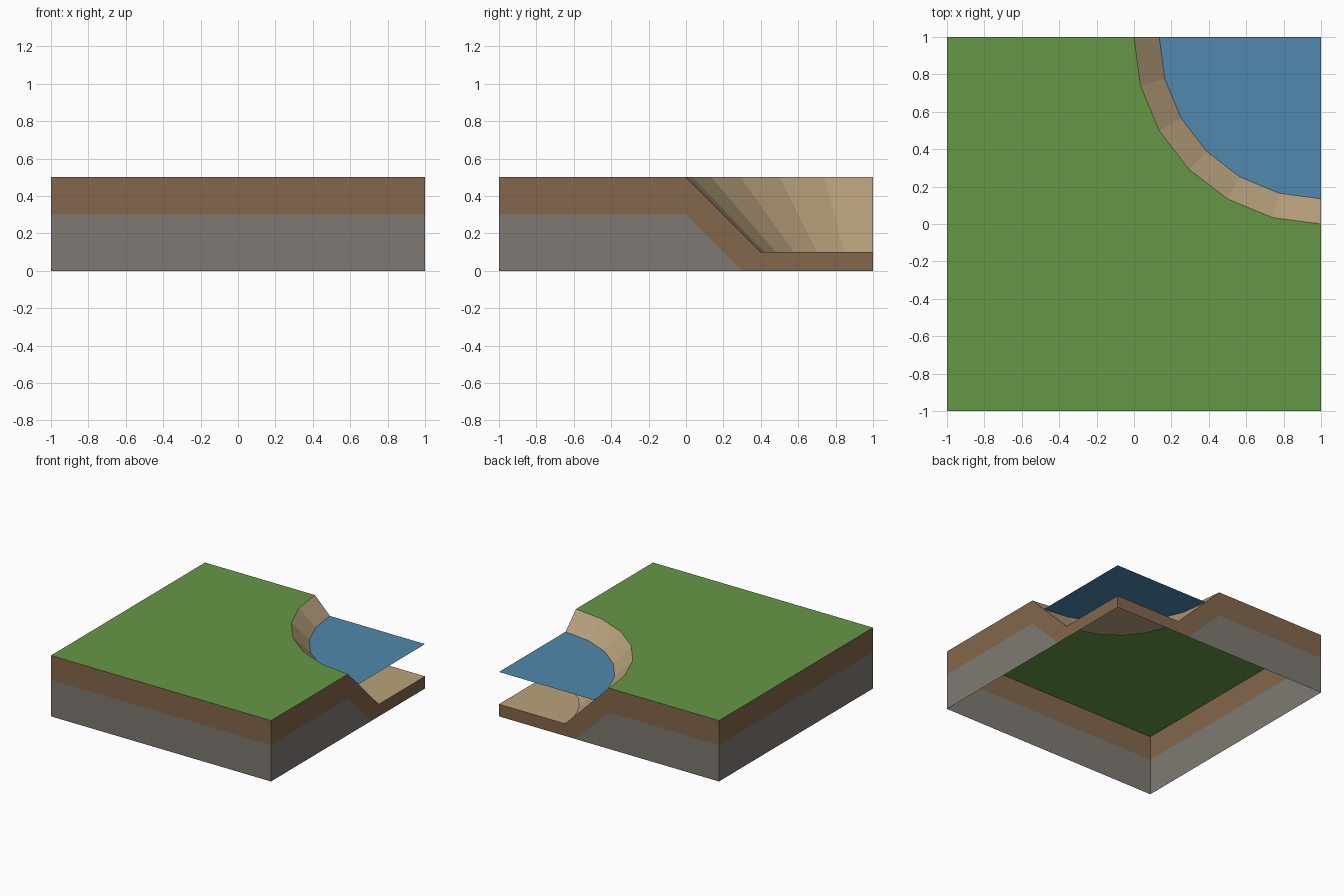
import bpy, math

if "Cube" in bpy.data.objects:
    bpy.data.objects.remove(bpy.data.objects["Cube"])


def material(name, rgb):
    lin = [((c / 255 + 0.055) / 1.055) ** 2.4 for c in rgb]
    m = bpy.data.materials.new(name)
    m.diffuse_color = (*lin, 1)
    m.use_nodes = True
    m.node_tree.nodes["Principled BSDF"].inputs["Base Color"].default_value = m.diffuse_color
    return m


grass = material("grass green", (101, 151, 70))
soil = material("soil brown", (132, 103, 76))
stone = material("stone grey", (126, 121, 114))
sand = material("sand", (185, 162, 125))
water = material("water blue", (80, 137, 173))


def build(name, polygons, mat):
    verts, faces = [], []
    for poly in polygons:
        faces.append(range(len(verts), len(verts) + len(poly)))
        verts += poly
    mesh = bpy.data.meshes.new(name)
    mesh.from_pydata(verts, [], [list(f) for f in faces])
    mesh.materials.append(mat)
    ob = bpy.data.objects.new(name, mesh)
    bpy.context.collection.objects.link(ob)


TOP, FLOOR, LAYER, WATER, STEPS = 0.5, 0.1, 0.3, 0.365, 6


def arc(z):
    # quarter circle around the corner (1, 1); the bank slopes at 45 degrees
    r = 1 - (TOP - z)
    angles = [math.pi / 2 * i / STEPS for i in range(STEPS + 1)]
    return [(1 - r * math.cos(a), 1 - r * math.sin(a), z) for a in angles]


# Grass top with the round corner left out
build("grass_top", [[(-1, -1, TOP), (1, -1, TOP)] + arc(TOP)[::-1] + [(-1, 1, TOP)]], grass)

# Sandy bank, pond floor and water surface
t, b = arc(TOP), arc(FLOOR)
build("pond_bank", [[t[i], t[i + 1], b[i + 1], b[i]] for i in range(STEPS)], sand)
build("pond_floor", [[(1, 1, FLOOR)] + b], sand)
build("water_surface", [[(1, 1, WATER)] + arc(WATER)], water)

# Side walls: soil over stone, as profiles of (distance along the wall, height)
full_soil = [(-1, LAYER), (1, LAYER), (1, TOP), (-1, TOP)]
full_stone = [(-1, 0), (1, 0), (1, LAYER), (-1, LAYER)]
cut_soil = [(-1, LAYER), (0, LAYER), (LAYER, 0), (1, 0), (1, FLOOR),
            (TOP - FLOOR, FLOOR), (0, TOP), (-1, TOP)]
cut_stone = [(-1, 0), (LAYER, 0), (0, LAYER), (-1, LAYER)]


def wall_pair(name, profile, side, mat):
    along_x = [(s, side, z) for s, z in profile]
    along_y = [(side, s, z) for s, z in profile]
    # keep both walls facing outwards
    if side > 0:
        along_x.reverse()
    else:
        along_y.reverse()
    build(name, [along_x, along_y], mat)


wall_pair("plain_soil_walls", full_soil, -1, soil)
wall_pair("plain_stone_walls", full_stone, -1, stone)
wall_pair("pond_soil_walls", cut_soil, 1, soil)
wall_pair("pond_stone_walls", cut_stone, 1, stone)
